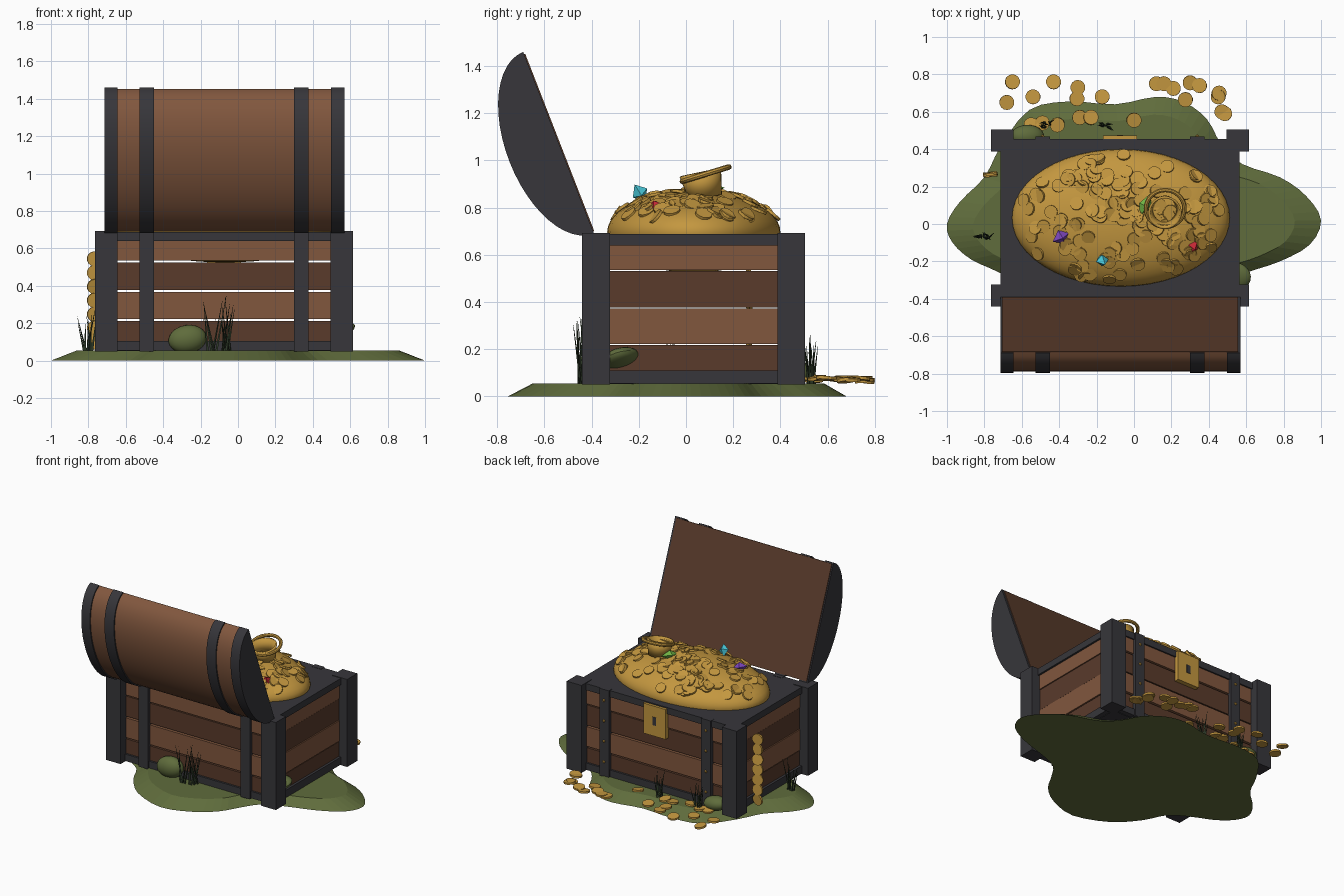
import bpy, bmesh, math, random
from mathutils import Vector, Matrix, Euler

if "Cube" in bpy.data.objects:
    bpy.data.objects.remove(bpy.data.objects["Cube"])
random.seed(4)

def mat(name, r, g, b):
    m = bpy.data.materials.new(name)
    m.diffuse_color = (r, g, b, 1)
    m.use_nodes = True
    m.node_tree.nodes["Principled BSDF"].inputs["Base Color"].default_value = m.diffuse_color
    return m

IRON = mat("iron", .038, .037, .043)
WOOD = mat("wood_light", .22, .095, .048)
WOOD2 = mat("wood_dark", .1, .043, .024)
GOLD = mat("gold", .55, .31, .05)
MOSS = mat("moss", .115, .15, .045)
GRASS = mat("grass", .025, .04, .02)

def make(name, bm, material, smooth=False):
    bmesh.ops.recalc_face_normals(bm, faces=bm.faces)
    me = bpy.data.meshes.new(name)
    bm.to_mesh(me)
    bm.free()
    ob = bpy.data.objects.new(name, me)
    bpy.context.collection.objects.link(ob)
    me.materials.append(material)
    if smooth:
        bpy.ops.object.select_all(action='DESELECT')
        bpy.context.view_layer.objects.active = ob
        ob.select_set(True)
        bpy.ops.object.shade_smooth_by_angle(angle=math.radians(35))
    return ob

def add_box(bm, x0, x1, y0, y1, z0, z1):
    c = Vector(((x0 + x1) / 2, (y0 + y1) / 2, (z0 + z1) / 2))
    bmesh.ops.create_cube(bm, size=1, matrix=Matrix.Translation(c) @ Matrix.Diagonal((x1 - x0, y1 - y0, z1 - z0, 1)))

def boxes(name, material, *dims):
    bm = bmesh.new()
    for d in dims:
        add_box(bm, *d)
    return make(name, bm, material)

def add_coin(bm, loc, rot, r=.04, t=.013):
    bmesh.ops.create_cone(bm, cap_ends=True, segments=14, radius1=r, radius2=r, depth=t,
                          matrix=Matrix.Translation(loc) @ rot.to_matrix().to_4x4())

def ellipsoid(name, material, loc, radii, rot=(0, 0, 0), seg=32):
    bm = bmesh.new()
    m = Matrix.Translation(loc) @ Euler(rot).to_matrix().to_4x4() @ Matrix.Diagonal((*radii, 1))
    bmesh.ops.create_uvsphere(bm, u_segments=seg, v_segments=seg // 2, radius=1, matrix=m)
    return make(name, bm, material, True)

# Mossy ground: smooth closed outline with a sloped edge
outline = [(-1, 0), (-.93, .12), (-.8, .25), (-.71, .42), (-.56, .61), (-.35, .655), (-.1, .64), (.12, .68),
           (.27, .65), (.39, .56), (.47, .42), (.58, .32), (.78, .25), (.92, .15), (1, .02), (.94, -.11),
           (.78, -.2), (.6, -.26), (.43, -.33), (.34, -.45), (.26, -.58), (.12, -.69), (-.1, -.755),
           (-.35, -.66), (-.5, -.5), (-.58, -.35), (-.72, -.26), (-.87, -.19), (-.97, -.1)]
P = [Vector((x, y, 0)) for x, y in outline]
loop = []
for i in range(len(P)):
    a, b, c, d = (P[(i + k) % len(P)] for k in (-1, 0, 1, 2))
    for t in (0, 1 / 3, 2 / 3):
        loop.append(.5 * (2 * b + (c - a) * t + (2 * a - 5 * b + 4 * c - d) * t * t + (3 * b - a - 3 * c + d) * t ** 3))
bm = bmesh.new()
low = [bm.verts.new(p) for p in loop]
top = [bm.verts.new((p.x * .86, p.y * .86, .055)) for p in loop]
for i in range(len(loop)):
    j = (i + 1) % len(loop)
    bm.faces.new((low[i], low[j], top[j], top[i]))
bm.faces.new(low)
bm.faces.new(top)
make("mossy_ground", bm, MOSS)

# Chest frame: centre lines used for mirroring
CX, CY = -.075, .0325
for sx in (-1, 1):
    for sy in (-1, 1):
        xs = sorted((CX + sx * .57, CX + sx * .69))
        ys = sorted((CY + sy * .355, CY + sy * .4725))
        boxes("corner_post", IRON, (*xs, *ys, .05, .692))
boxes("rim_plate", IRON, (-.715, .565, -.39, .455, .64, .688))
bars = []
for sy in (-1, 1):
    bars.append((-.7, .55, *sorted((CY + sy * .36, CY + sy * .4225)), .055, .105))
for sx in (-1, 1):
    bars.append((*sorted((CX + sx * .57, CX + sx * .64)), -.38, .445, .055, .11))
boxes("bottom_bars", IRON, *bars)
boxes("floor", IRON, (-.68, .53, -.36, .42, .052, .08))

# Plank walls with narrow gaps
rows = [(.1, .211), (.223, .367), (.377, .525), (.535, .642)]
for k, (z0, z1) in enumerate(rows):
    m = WOOD if k % 2 else WOOD2
    for sy in (-1, 1):
        boxes("long_plank", m, (-.69, .54, *sorted((CY + sy * .38, CY + sy * (.408 + .004 * (k % 2)))), z0, z1))
    for sx in (-1, 1):
        boxes("end_plank", m, (*sorted((CX + sx * .59, CX + sx * (.622 + .004 * (k % 2)))), -.35, .415, z0, z1 + .006))

# Vertical straps and rivets
STRAPS = ((-.527, -.45), (.3, .377))
for x0, x1 in STRAPS:
    boxes("strap", IRON, (x0, x1, -.402, -.36, .05, .69), (x0, x1, .425, .467, .05, .69))
bm = bmesh.new()
for x0, x1 in STRAPS:
    for z in (.16, .31, .46, .61):
        bmesh.ops.create_icosphere(bm, subdivisions=1, radius=.011, matrix=Matrix.Translation(((x0 + x1) / 2, .468, z)))
make("rivets", bm, GOLD)

# Lock
boxes("lock_plate", GOLD, (-.165, .015, .44, .474, .46, .68))
boxes("keyhole", IRON, (-.09, -.06, .46, .477, .54, .6))

# Open lid: half-ellipse sections swept along x
U, V = Vector((0, -.363, .932)), Vector((0, -.932, -.363))
HINGE = Vector((0, -.39, .69))

def lid_section(name, material, x0, x1, a, b, lift=0):
    bm = bmesh.new()
    pts = []
    for i in range(25):
        t = math.pi * i / 24
        pts.append(HINGE + U * (.413 - a * math.cos(t)) + V * (b * math.sin(t) + lift))
    f = bm.faces.new([bm.verts.new(p + Vector((x0, 0, 0))) for p in pts])
    r = bmesh.ops.extrude_face_region(bm, geom=[f])
    bmesh.ops.translate(bm, vec=(x1 - x0, 0, 0), verts=[v for v in r['geom'] if isinstance(v, bmesh.types.BMVert)])
    return make(name, bm, material, True)

lid_section("lid_wood", WOOD, -.7, .555, .404, .214)
for x0, x1 in ((-.715, -.645), *STRAPS, (.497, .57)):
    lid_section("lid_band", IRON, x0, x1, .413, .223)
bm = bmesh.new()
rot = Matrix((Vector((1, 0, 0)), U, V)).transposed().to_4x4()
m = Matrix.Translation(HINGE + U * .413 + Vector((CX, 0, 0))) @ rot @ Matrix.Diagonal((1.262, .806, .01, 1))
bmesh.ops.create_cube(bm, size=1, matrix=m)
make("lid_inner_board", bm, WOOD2)

# Treasure mound with scattered coins
MC, MR = Vector((-.07, .033, .697)), Vector((.582, .367, .172))
ellipsoid("gold_mound", GOLD, MC, MR, seg=48)
bm = bmesh.new()
for i in range(150):
    a, r = random.uniform(0, math.tau), .93 * random.random() ** .6
    u = Vector((r * math.cos(a), r * math.sin(a), math.sqrt(1 - r * r)))
    p = MC + Vector((u.x * MR.x, u.y * MR.y, u.z * MR.z))
    n = Vector((u.x / MR.x, u.y / MR.y, u.z / MR.z)).normalized()
    n = (n + Vector([random.uniform(-.3, .3) for _ in range(3)])).normalized()
    add_coin(bm, p + n * .003, n.to_track_quat('Z', 'Y'), .036, .012)
make("mound_coins", bm, GOLD)

# Spilled coins on the ground
spill = [(-.65, .76), (-.68, .65), (-.54, .68), (-.43, .76), (-.3, .73), (-.305, .67), (-.17, .68), (-.55, .53),
         (-.49, .54), (-.41, .53), (-.29, .57), (-.23, .57), (0, .555), (.12, .75), (.16, .75), (.21, .725),
         (.3, .755), (.35, .74), (.275, .665), (.455, .7), (.45, .68), (.47, .6), (.485, .59)]
bm = bmesh.new()
for x, y in spill:
    add_coin(bm, (x, y, random.uniform(.066, .08)), Euler((random.uniform(-.15, .15), random.uniform(-.15, .15), 0)))
make("spilled_coins", bm, GOLD)

# String of coins hanging on the left side
bm = bmesh.new()
for i in range(7):
    add_coin(bm, (-.768, .265, .1 + .074 * i), Euler((math.pi / 2 + random.uniform(-.2, .2), 0, random.uniform(-.25, .25))))
make("coin_string", bm, GOLD)

# Gold cup: flared open band with a thick ring
tilt = Matrix.Translation((.167, .083, .942)) @ Matrix.Rotation(math.radians(17), 4, 'X')
bm = bmesh.new()
bmesh.ops.create_cone(bm, cap_ends=False, segments=28, radius1=.07, radius2=.09, depth=.11,
                      matrix=Matrix.Translation((.165, .072, .895)) @ Matrix.Rotation(math.radians(12), 4, 'X'))
cup = make("cup_band", bm, GOLD, True)
cup.modifiers.new("wall", 'SOLIDIFY').thickness = .012
bpy.ops.mesh.primitive_torus_add(major_radius=.103, minor_radius=.012, major_segments=32, minor_segments=8)
ring = bpy.context.object
ring.name = "cup_ring"
ring.matrix_world = tilt
ring.data.materials.append(GOLD)
bpy.ops.object.shade_smooth_by_angle()

# Gems: stretched octahedra
for name, col, loc, rad, rot in (
        ("cyan_gem", (.07, .6, .72), (-.17, -.195, .862), (.036, .036, .045), (.6, .3, .2)),
        ("red_gem", (.55, .02, .035), (.315, -.125, .802), (.032, .05, .032), (.2, .5, -.5)),
        ("green_gem", (.16, .45, .06), (.06, .1, .878), (.035, .07, .032), (.1, .3, -.4)),
        ("purple_gem", (.2, .06, .5), (-.39, -.07, .845), (.052, .04, .034), (.3, .2, .5))):
    bm = bmesh.new()
    m = Matrix.Translation(loc) @ Euler(rot).to_matrix().to_4x4() @ Matrix.Diagonal((*rad, 1))
    bmesh.ops.create_cone(bm, cap_ends=False, segments=4, radius1=1, radius2=0, depth=1, matrix=m @ Matrix.Translation((0, 0, .5)))
    bmesh.ops.create_cone(bm, cap_ends=False, segments=4, radius1=0, radius2=1, depth=1, matrix=m @ Matrix.Translation((0, 0, -.5)))
    bmesh.ops.remove_doubles(bm, verts=bm.verts, dist=.0005)
    make(name, bm, mat(name, *col))

# Moss lumps
ellipsoid("front_moss_lump", MOSS, (-.27, -.4, .115), (.102, .06, .075), (0, -.15, 0), 24)
ellipsoid("right_moss_lump", MOSS, (.515, -.28, .155), (.115, .085, .04), (.25, -.3, 0), 24)
ellipsoid("back_moss_lump", MOSS, (-.57, .47, .1), (.09, .06, .05), (0, .15, 0), 24)

# Grass tufts: thin leaning blades
def tuft(x, y, height, spread, n):
    bm = bmesh.new()
    for _ in range(n):
        base = Vector((x + random.uniform(-.5, .5) * spread, y + random.uniform(-.2, .2) * spread, .05))
        lean = Vector((random.uniform(-.25, .25), random.uniform(-.15, .15), 1)).normalized()
        h = height * random.uniform(.5, 1)
        bmesh.ops.create_cone(bm, cap_ends=True, segments=3, radius1=.007, radius2=.001, depth=h,
                              matrix=Matrix.Translation(base + lean * h / 2) @ lean.to_track_quat('Z', 'Y').to_matrix().to_4x4())
    make("grass_tuft", bm, GRASS)

tuft(-.1, -.43, .32, .13, 14)
tuft(-.8, -.07, .24, .06, 9)
tuft(-.47, .53, .22, .08, 9)
tuft(-.16, .53, .22, .06, 9)
